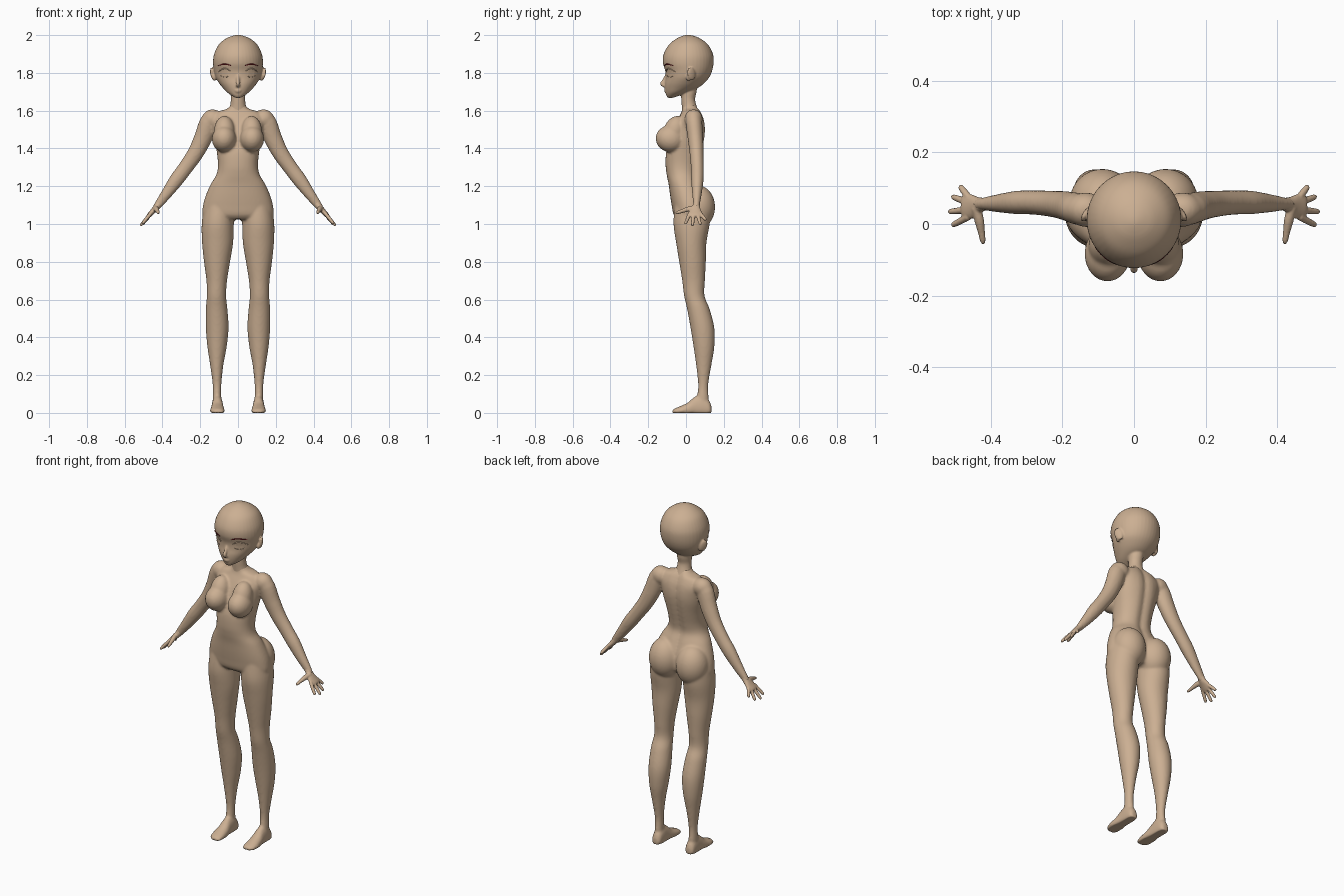
import bpy, bmesh, math
from mathutils import Vector, Matrix


def material(name, rgb):
    m = bpy.data.materials.new(name)
    m.diffuse_color = (*rgb, 1)
    return m


SKIN = material("skin", (0.60, 0.43, 0.29))
BROW = material("brow_red", (0.16, 0.012, 0.015))


def refine(rows, n=5):
    """Catmull-Rom interpolation of number rows."""
    out = []
    for i in range(len(rows) - 1):
        p = [rows[max(0, min(len(rows) - 1, i + k))] for k in (-1, 0, 1, 2)]
        for s in range(n):
            t = s / n
            out.append([0.5 * (2 * b + (c - a) * t + (2 * a - 5 * b + 4 * c - d) * t * t
                               + (3 * b - a - 3 * c + d) * t ** 3) for a, b, c, d in zip(*p)])
    return out + [list(rows[-1])]


def loft(bm, rings, mirror=False):
    for sx in ((1, -1) if mirror else (1,)):
        vs = [[bm.verts.new((sx * p[0], p[1], p[2])) for p in r] for r in rings]
        n = len(vs[0])
        for a, b in zip(vs, vs[1:]):
            for i in range(n):
                bm.faces.new((a[i], a[(i + 1) % n], b[(i + 1) % n], b[i]))
        bm.faces.new(vs[0])
        bm.faces.new(vs[-1])


def sections(bm, rows, mirror=False, power=1.0, groove=0.0, n=40):
    """Horizontal sections: z, x min, x max, y front, y back."""
    rings = []
    for z, x0, x1, y0, y1 in refine(rows):
        ring = []
        for i in range(n):
            a = 2 * math.pi * i / n
            c, s = math.cos(a), math.sin(a)
            x = (x0 + x1) / 2 + (x1 - x0) / 2 * math.copysign(abs(c) ** power, c)
            y = (y0 + y1) / 2 + (y1 - y0) / 2 * math.copysign(abs(s) ** power, s)
            if s > 0:
                y -= groove * math.exp(-(x / 0.022) ** 2)
            ring.append((x, y, z))
        rings.append(ring)
    loft(bm, rings, mirror)


def tube(bm, rows, mirror=True, n=20):
    """Path rows: x, y, z, radius along y, radius across."""
    rows = refine(rows, 4)
    pts = [Vector(r[:3]) for r in rows]
    rings = []
    for i, r in enumerate(rows):
        d = (pts[min(i + 1, len(pts) - 1)] - pts[max(i - 1, 0)]).normalized()
        u = (Vector((0, 1, 0)) - d * d.y).normalized()
        v = d.cross(u)
        rings.append([pts[i] + u * r[3] * math.cos(2 * math.pi * k / n)
                      + v * r[4] * math.sin(2 * math.pi * k / n) for k in range(n)])
    loft(bm, rings, mirror)


def ball(bm, c, r, rot=(0, 0, 0), mirror=True):
    for sx in ((1, -1) if mirror else (1,)):
        m = Matrix.Translation((sx * c[0], c[1], c[2]))
        for ang, ax in zip(rot, "XYZ"):
            m = m @ Matrix.Rotation(ang if ax == "X" else sx * ang, 4, ax)
        m = m @ Matrix.Diagonal((*r, 1))
        bmesh.ops.create_uvsphere(bm, u_segments=32, v_segments=20, radius=1, matrix=m)


def finish(bm, name, voxel=0, smooth=0, mat=SKIN):
    bmesh.ops.recalc_face_normals(bm, faces=bm.faces)
    me = bpy.data.meshes.new(name)
    bm.to_mesh(me)
    bm.free()
    me.materials.append(mat)
    ob = bpy.data.objects.new(name, me)
    bpy.context.collection.objects.link(ob)
    for p in me.polygons:
        p.use_smooth = True
    if voxel:
        m = ob.modifiers.new("blend", 'REMESH')
        m.mode, m.voxel_size, m.use_smooth_shade = 'VOXEL', voxel, True
        m = ob.modifiers.new("soften", 'SMOOTH')
        m.factor, m.iterations = 0.5, smooth
    return ob


# ---- body: torso, hips, legs, feet and arms blended into one skin
bm = bmesh.new()
sections(bm, [(z, -w, w, f, b) for z, w, f, b in (
    (1.63, .040, -.020, .055), (1.61, .058, -.020, .070), (1.59, .115, -.025, .082),
    (1.55, .140, -.045, .098), (1.50, .132, -.068, .104), (1.45, .125, -.085, .100),
    (1.38, .112, -.105, .086), (1.31, .106, -.108, .070), (1.26, .115, -.102, .064),
    (1.21, .145, -.092, .082), (1.15, .171, -.084, .105), (1.10, .185, -.076, .115),
    (1.05, .188, -.066, .110), (1.025, .165, -.045, .09))], power=0.9, groove=0.012)
ball(bm, (.088, .062, 1.09), (.092, .092, .115))                 # buttocks
ball(bm, (.074, -.083, 1.45), (.064, .078, .070), (-.25, 0, 0))   # bust
ball(bm, (.072, -.062, 1.49), (.055, .058, .085), (-.35, 0, 0))   # upper chest
ball(bm, (.135, .040, 1.555), (.055, .048, .052))                # shoulders
sections(bm, [
    (1.10, .020, .180, -.060, .130), (1.00, .022, .192, -.066, .125),
    (.90, .026, .190, -.052, .108), (.80, .042, .180, -.036, .105),
    (.70, .058, .167, -.020, .100), (.62, .063, .165, -.010, .098),
    (.55, .056, .170, .006, .125), (.45, .050, .170, .024, .150),
    (.35, .060, .162, .040, .150), (.25, .078, .147, .054, .134),
    (.15, .088, .134, .064, .118), (.08, .088, .134, .058, .120),
    (.02, .085, .134, .050, .122)], mirror=True)
feet = []
for y, cx, w, h in refine([(.135, .109, .014, .035), (.122, .109, .027, .065), (.085, .109, .030, .095),
                           (.045, .109, .031, .085), (.01, .109, .036, .055), (-.03, .109, .039, .036),
                           (-.058, .107, .034, .024), (-.073, .104, .020, .014)]):
    feet.append([(cx + w * math.cos(2 * math.pi * k / 24), y,
                  max(0, h * (.3 + .7 * math.sin(2 * math.pi * k / 24)))) for k in range(24)])
loft(bm, feet, True)
tube(bm, [(.09, .035, 1.56, .035, .035), (.145, .04, 1.55, .044, .050), (.185, .05, 1.455, .041, .048),
          (.225, .056, 1.375, .037, .043), (.28, .06, 1.295, .034, .039), (.325, .06, 1.235, .033, .038),
          (.375, .058, 1.165, .026, .030), (.42, .056, 1.105, .018, .022), (.435, .054, 1.085, .018, .019)])
finish(bm, "body", 0.007, 5)

# ---- hands: palm, four fingers and thumb
bm = bmesh.new()
tube(bm, [(.415, .056, 1.112, .017, .019), (.432, .053, 1.088, .022, .017),
          (.452, .049, 1.066, .034, .014), (.472, .049, 1.045, .036, .012), (.478, .049, 1.038, .028, .008)])
for y0, y1, tip in ((.020, -.004, (.508, 1.000)), (.040, .034, (.517, .990)),
                    (.059, .077, (.508, .995)), (.075, .106, (.486, 1.020))):
    x0, z0 = .462, 1.056
    tube(bm, [(x0 + (tip[0] - x0) * t, y0 + (y1 - y0) * t, z0 + (tip[1] - z0) * t, r, r)
              for t, r in ((0, .010), (.5, .0095), (.88, .008), (1, .004))], n=12)
tube(bm, [(.440, .045, 1.085, .014, .014), (.432, .010, 1.078, .013, .014),
          (.426, -.022, 1.068, .010, .010), (.422, -.046, 1.060, .008, .008),
          (.420, -.056, 1.056, .003, .003)], n=12)
finish(bm, "hands", 0.0035, 2)

# ---- head with neck, nose, lips and ears
bm = bmesh.new()
sections(bm, [(z, -w, w, f, b) for z, w, f, b in (
    (1.668, .014, -.096, -.068), (1.680, .034, -.104, -.035), (1.697, .058, -.108, .010),
    (1.720, .080, -.112, .062), (1.745, .100, -.112, .096), (1.775, .118, -.108, .122),
    (1.81, .127, -.110, .138), (1.85, .132, -.122, .146), (1.89, .129, -.121, .145),
    (1.93, .114, -.104, .130), (1.96, .093, -.080, .107), (1.985, .058, -.044, .070),
    (1.997, .026, -.015, .038), (2.001, .006, .003, .016))])
sections(bm, [(z, -w, w, f, b) for z, w, f, b in (
    (1.75, .042, -.020, .060), (1.70, .040, -.026, .056), (1.66, .038, -.025, .048),
    (1.62, .044, -.022, .058), (1.59, .065, -.020, .070))])
tube(bm, [(0, -.108, 1.785, .006, .006), (0, -.117, 1.758, .010, .009),
          (0, -.126, 1.742, .012, .011), (0, -.112, 1.728, .007, .010)], mirror=False, n=12)
ball(bm, (0, -.108, 1.708), (.018, .008, .005), mirror=False)
ball(bm, (0, -.107, 1.700), (.014, .008, .005), mirror=False)
ball(bm, (.132, .028, 1.795), (.010, .024, .036), (.2, .25, .5))
ball(bm, (.124, .015, 1.775), (.010, .014, .018))
head = finish(bm, "head", 0.005, 3)

# ---- face details laid onto the head surface
bpy.context.view_layer.update()
face = head.evaluated_get(bpy.context.evaluated_depsgraph_get())


def on_face(x, z, out):
    hit, p, nrm, _ = face.ray_cast(Vector((x, -1, z)), Vector((0, 1, 0)))
    return p + nrm * out if hit else Vector((x, -.1, z))


def strip(bm, pts, width, out=0.003):
    """Thin raised band following x, z points on both sides of the face."""
    for sx in (1, -1):
        rows = []
        for i, (x, z) in enumerate(pts):
            w = width * (0.35 + 0.65 * math.sin(math.pi * (i + .5) / len(pts)))
            rows.append([bm.verts.new(on_face(sx * x, z + dz, o))
                         for dz, o in ((w, -.002), (w * .6, out), (-w * .6, out), (-w, -.002))])
        for a, b in zip(rows, rows[1:]):
            for k in range(3):
                bm.faces.new((a[k], b[k], b[k + 1], a[k + 1]))


bm = bmesh.new()
strip(bm, [(.036 + .07 * t / 10, 1.838 + .008 * math.sin(math.pi * t / 10)) for t in range(11)], .0042)
finish(bm, "eyebrows", mat=BROW)

bm = bmesh.new()
strip(bm, [(.036 + .068 * t / 12, 1.797 + .026 * math.sin(math.pi * (.1 + .8 * t / 12))) for t in range(13)], .004)
strip(bm, [(.046 + .046 * t / 10, 1.785 - .008 * math.sin(math.pi * t / 10)) for t in range(11)], .0025, .002)
finish(bm, "eyelids")

# raised iris discs
bm = bmesh.new()
for sx in (1, -1):
    mid = bm.verts.new(on_face(sx * .069, 1.799, .0015))
    rim = [bm.verts.new(on_face(sx * (.069 + .015 * math.cos(a)), 1.799 + .018 * math.sin(a), .002))
           for a in (2 * math.pi * k / 24 for k in range(24))]
    for k in range(24):
        bm.faces.new((mid, rim[k], rim[(k + 1) % 24]))
finish(bm, "irises")
